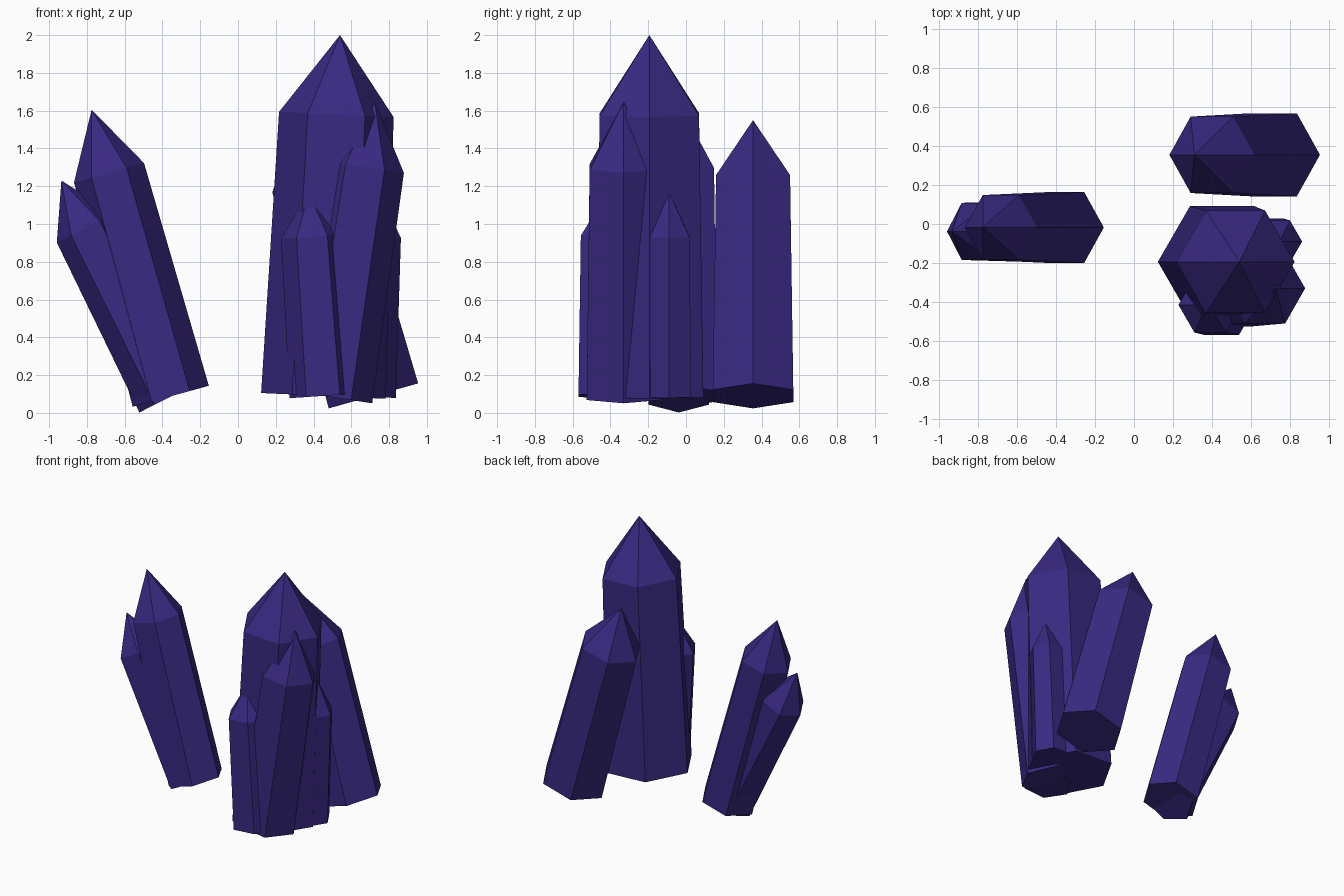
import bpy, bmesh, math
from mathutils import Matrix, Vector

if "Cube" in bpy.data.objects:
    bpy.data.objects.remove(bpy.data.objects["Cube"])

violet = bpy.data.materials.new("violet_crystal")
violet.diffuse_color = (0.04, 0.022, 0.22, 1)
violet.use_nodes = True
violet.node_tree.nodes["Principled BSDF"].inputs["Base Color"].default_value = violet.diffuse_color


def crystal(name, base, tip, radius):
    """Six-sided tapered prism with a pointed end, leaning in the xz plane."""
    base, tip = Vector(base), Vector(tip)
    axis = tip - base
    length = axis.length
    bm = bmesh.new()
    rings = []
    for z, r in ((0, radius), (0.78 * length, 0.92 * radius)):
        rings.append([bm.verts.new((r * math.cos(i * math.pi / 3),
                                    r * math.sin(i * math.pi / 3), z))
                      for i in range(6)])
    apex = bm.verts.new((0, 0, length))
    low, high = rings
    bm.faces.new(low[::-1])
    for i in range(6):
        j = (i + 1) % 6
        bm.faces.new((low[i], low[j], high[j], high[i]))
        bm.faces.new((high[i], high[j], apex))
    lean = Matrix.Rotation(math.atan2(axis.x, axis.z), 4, 'Y')
    bm.transform(Matrix.Translation(base) @ lean)
    mesh = bpy.data.meshes.new(name)
    bm.to_mesh(mesh)
    bm.free()
    mesh.materials.append(violet)
    obj = bpy.data.objects.new(name, mesh)
    bpy.context.collection.objects.link(obj)
    return obj


# Right-hand cluster: main spire, leaning rear crystal and smaller side crystals
crystal("main_spire", (0.452, -0.194, 0.09), (0.54, -0.194, 2.0), 0.33)
crystal("rear_crystal", (0.717, 0.355, 0.09), (0.31, 0.355, 1.55), 0.246)
crystal("front_crystal", (0.487, -0.33, 0.085), (0.725, -0.33, 1.645), 0.226)
crystal("front_left_crystal", (0.45, -0.415, 0.09), (0.375, -0.415, 1.17), 0.178)
crystal("right_crystal", (0.70, -0.09, 0.085), (0.748, -0.09, 1.17), 0.136)

# Left-hand pair
crystal("left_crystal", (-0.356, -0.018, 0.088), (-0.775, -0.018, 1.605), 0.209)
crystal("left_small_crystal", (-0.358, -0.038, 0.085), (-0.935, -0.038, 1.23), 0.184)
